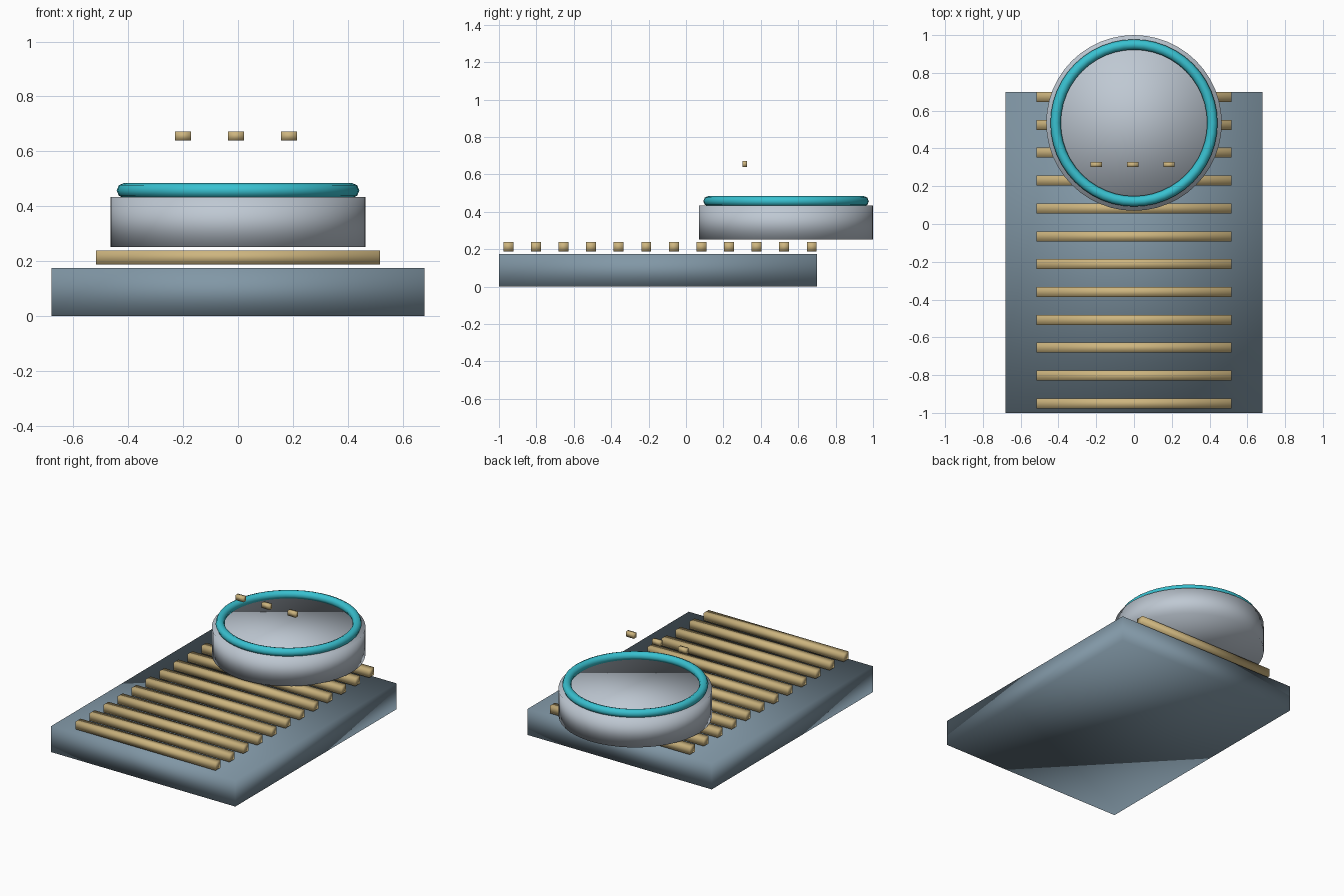
import bpy
from math import pi

cube = bpy.data.objects.get("Cube")
if cube:
    bpy.data.objects.remove(cube, do_unlink=True)


def material(name, rgb):
    mat = bpy.data.materials.new(name)
    mat.use_nodes = True
    mat.diffuse_color = (*rgb, 1)
    mat.node_tree.nodes["Principled BSDF"].inputs["Base Color"].default_value = (*rgb, 1)
    return mat


slate = material("slate_blue", (0.22, 0.31, 0.38))
wood = material("pale_wood", (0.61, 0.46, 0.21))
steel = material("light_steel", (0.52, 0.58, 0.65))
cyan = material("bright_cyan", (0.04, 0.53, 0.63))


def finish(name, mat):
    """Name, colour and softly shade the object just added."""
    obj = bpy.context.object
    obj.name = name
    obj.data.materials.append(mat)
    bpy.ops.object.shade_smooth()
    return obj


def box(name, center, size, mat):
    bpy.ops.mesh.primitive_cube_add(size=1, location=center)
    bpy.context.object.scale = size
    bpy.ops.object.transform_apply(location=False, rotation=False, scale=True)
    return finish(name, mat)


# Base slab
box("base_slab", (0, -0.15, 0.087), (1.36, 1.7, 0.174), slate)

# Row of cross slats hovering over the slab
for i in range(12):
    y = -0.95 + i * 0.1475
    box(f"slat_{i + 1}", (0, y, 0.213), (1.034, 0.053, 0.05), wood)

# Round drum at the back
drum_y = 0.535
bpy.ops.mesh.primitive_cylinder_add(vertices=48, radius=0.465, depth=0.182,
                                    location=(0, drum_y, 0.343))
finish("drum", steel)

# Rim ring on the drum
bpy.ops.mesh.primitive_torus_add(major_radius=0.415, minor_radius=0.0275,
                                 major_segments=48, minor_segments=8,
                                 location=(0, drum_y, 0.457))
finish("rim_ring", cyan)

# Three small floating blocks
for i in range(3):
    x = -0.2 + i * 0.193
    box(f"floating_block_{i + 1}", (x, 0.314, 0.656), (0.059, 0.026, 0.033), wood)
